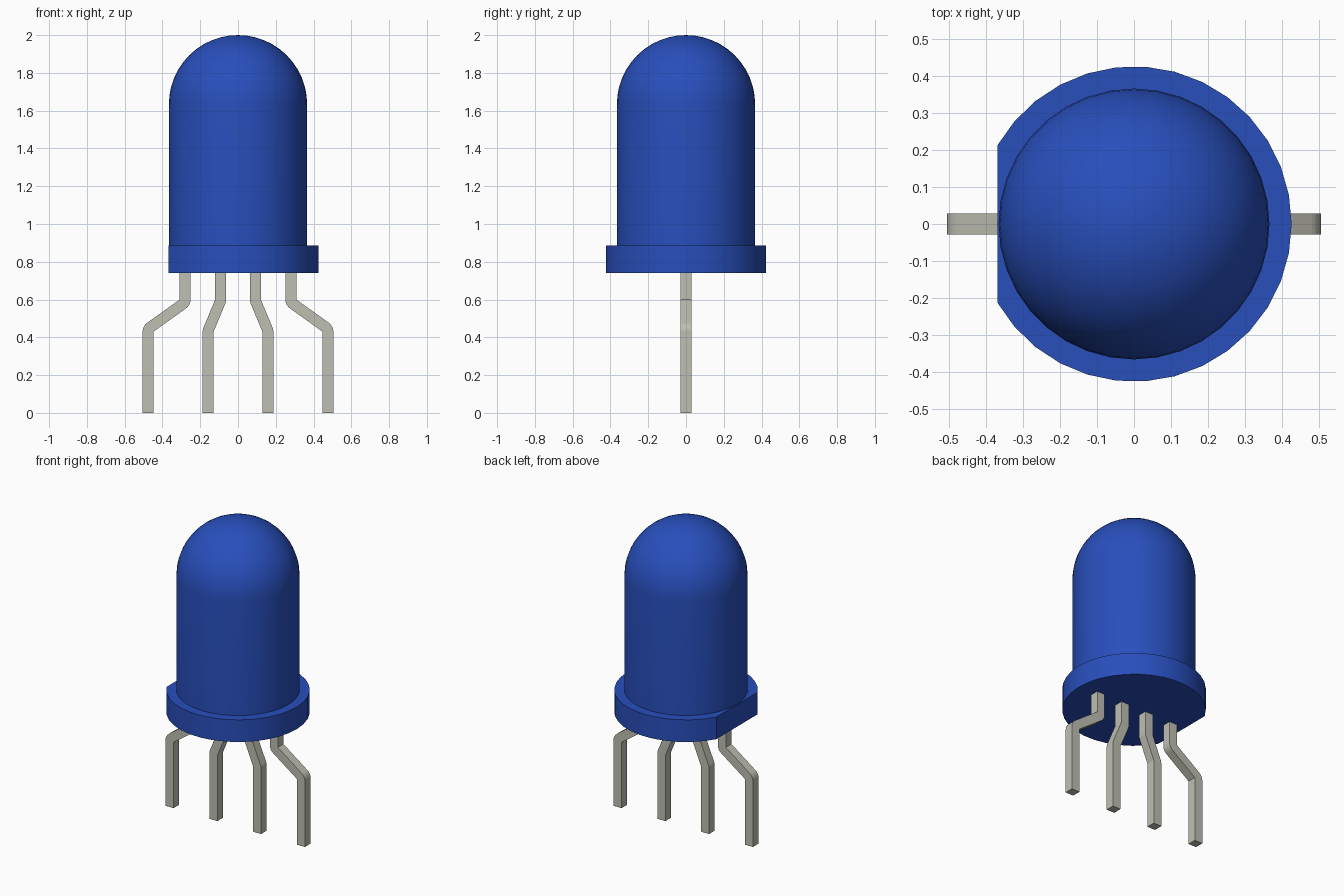
import bpy, bmesh, math
from mathutils import Vector

if "Cube" in bpy.data.objects:
    bpy.data.objects.remove(bpy.data.objects["Cube"])


def material(name, color):
    mat = bpy.data.materials.new(name)
    mat.use_nodes = True
    mat.diffuse_color = color
    mat.node_tree.nodes["Principled BSDF"].inputs["Base Color"].default_value = color
    return mat


def finish(name, bm, mat, smooth):
    bmesh.ops.recalc_face_normals(bm, faces=bm.faces)
    mesh = bpy.data.meshes.new(name)
    bm.to_mesh(mesh)
    bm.free()
    obj = bpy.data.objects.new(name, mesh)
    bpy.context.collection.objects.link(obj)
    mesh.materials.append(mat)
    if smooth:
        bpy.ops.object.select_all(action="DESELECT")
        obj.select_set(True)
        bpy.context.view_layer.objects.active = obj
        bpy.ops.object.shade_smooth_by_angle(angle=math.radians(30))
    return obj


def prism(name, points, depth, mat, smooth=False):
    """Extrude a closed outline along the depth vector."""
    bm = bmesh.new()
    face = bm.faces.new([bm.verts.new(p) for p in points])
    out = bmesh.ops.extrude_face_region(bm, geom=[face], use_keep_orig=True)
    verts = [g for g in out["geom"] if isinstance(g, bmesh.types.BMVert)]
    bmesh.ops.translate(bm, verts=verts, vec=depth)
    return finish(name, bm, mat, smooth)


def arc(center, radius, start, end, steps):
    return [Vector((center[0] + radius * math.cos(a), center[1] + radius * math.sin(a)))
            for a in (start + (end - start) * i / steps for i in range(steps + 1))]


blue = material("blue plastic", (0.021, 0.077, 0.50, 1))
metal = material("grey metal", (0.52, 0.52, 0.45, 1))

BASE, RIM_TOP, TOP = 0.74, 0.885, 2.0
RADIUS, RIM_RADIUS = 0.366, 0.426

# Domed bulb: revolve a straight wall with a quarter-round top
profile = [Vector((RADIUS, RIM_TOP - 0.02))]
profile += arc((0, TOP - RADIUS), RADIUS, 0, math.pi / 2, 12)
bm = bmesh.new()
verts = [bm.verts.new((p.x, 0, p.y)) for p in profile]
edges = [bm.edges.new(pair) for pair in zip(verts, verts[1:])]
bmesh.ops.spin(bm, geom=verts + edges, cent=(0, 0, 0), axis=(0, 0, 1),
               angle=math.tau, steps=36)
bmesh.ops.remove_doubles(bm, verts=bm.verts, dist=0.0005)
finish("bulb", bm, blue, True)

# Rim with one flat side
half = math.radians(150)
outline = arc((0, 0), RIM_RADIUS, -half, half, 28)
prism("rim", [(p.x, p.y, BASE) for p in outline], (0, 0, RIM_TOP - BASE), blue, True)

# Bent square legs: each bend turns about its inner corner
WIDTH = 0.058


def leg(name, top_x, foot_x, side):
    upper = Vector((top_x + WIDTH / 2, 0.60))
    lower = Vector((foot_x - WIDTH / 2, 0.43))
    gap = lower - upper
    normal = math.atan2(gap.y, gap.x) + math.acos(-WIDTH / gap.length)
    pts = [Vector((upper.x, BASE + 0.02)), Vector((upper.x - WIDTH, BASE + 0.02))]
    pts += arc(upper, WIDTH, math.pi, math.pi + normal, 4)
    pts += [lower, Vector((lower.x, 0)), Vector((lower.x + WIDTH, 0))]
    pts += arc(lower, WIDTH, 0, normal, 4)
    pts.append(upper)
    prism(name, [(side * p.x, -WIDTH / 2, p.y) for p in pts], (0, WIDTH, 0), metal)


for side, label in ((1, "left"), (-1, "right")):
    leg(label + "_outer_leg", 0.28, 0.476, side)
    leg(label + "_inner_leg", 0.092, 0.158, side)
